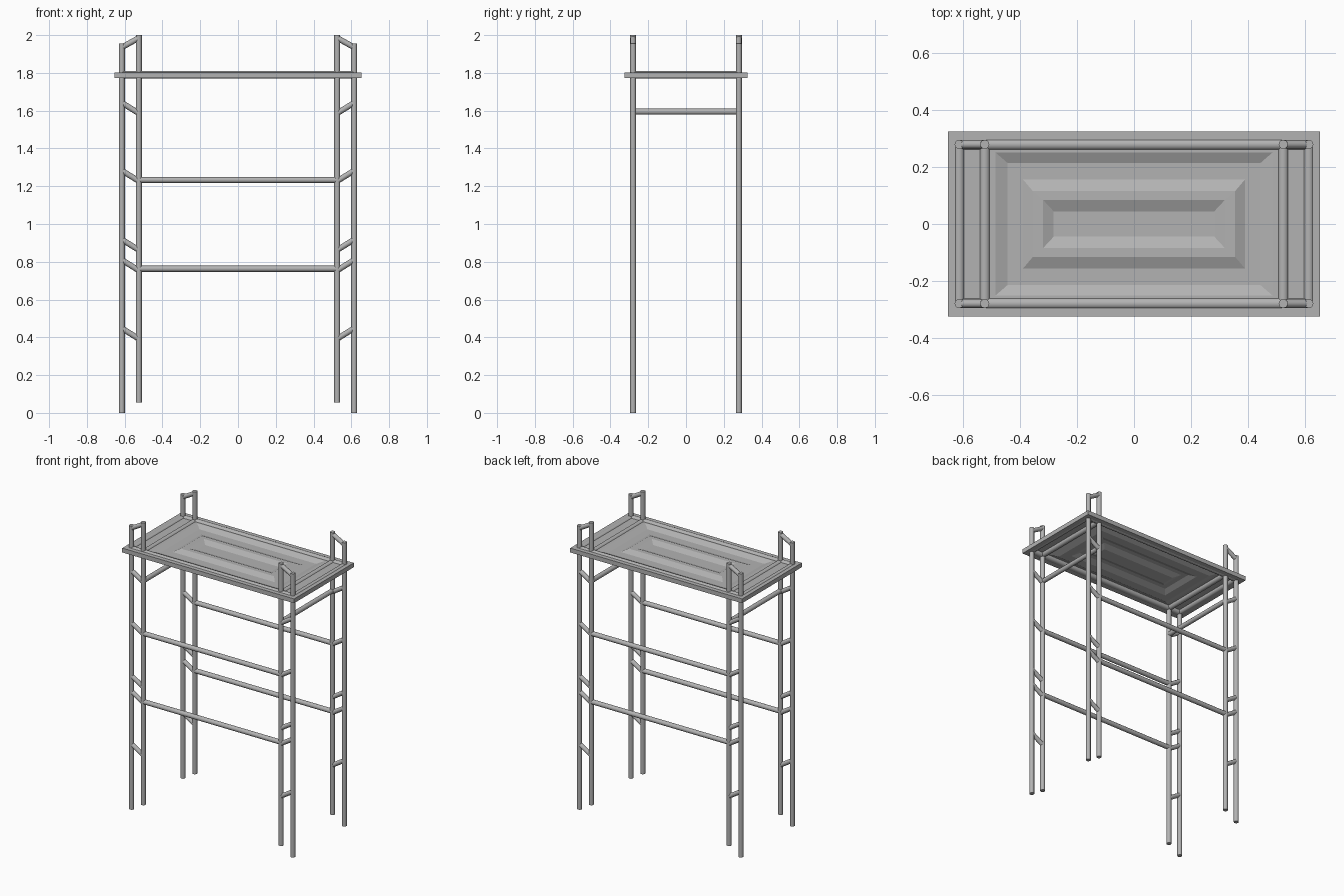
import bpy, bmesh, math
from mathutils import Vector

old = bpy.data.objects.get("Cube")
if old:
    bpy.data.objects.remove(old, do_unlink=True)

GREY = (0.45, 0.45, 0.45, 1)
steel = bpy.data.materials.new("grey steel")
steel.use_nodes = True
steel.diffuse_color = GREY
steel.node_tree.nodes["Principled BSDF"].inputs["Base Color"].default_value = GREY

OUT, INN, SIDE, R = 0.615, 0.525, 0.28, 0.016


def finish(name, bm):
    bmesh.ops.recalc_face_normals(bm, faces=bm.faces)
    mesh = bpy.data.meshes.new(name)
    bm.to_mesh(mesh)
    bm.free()
    ob = bpy.data.objects.new(name, mesh)
    bpy.context.collection.objects.link(ob)
    mesh.materials.append(steel)
    return ob


def tube(name, a, b, r=R):
    a, b = Vector(a), Vector(b)
    bm = bmesh.new()
    bmesh.ops.create_cone(bm, cap_ends=True, segments=12, radius1=r, radius2=r, depth=(b - a).length)
    ob = finish(name, bm)
    ob.location = (a + b) / 2
    ob.rotation_euler = (b - a).to_track_quat("Z", "Y").to_euler()
    bpy.context.view_layer.objects.active = ob
    bpy.ops.object.select_all(action="DESELECT")
    ob.select_set(True)
    bpy.ops.object.shade_smooth_by_angle(angle=math.radians(40))
    return ob


def rings(name, profile, closed=False, cap=False):
    """Bridge concentric rectangles given as (half x, half y, z)."""
    bm = bmesh.new()
    loops = [[bm.verts.new((sx * x, sy * y, z)) for sx, sy in ((-1, -1), (1, -1), (1, 1), (-1, 1))]
             for x, y, z in profile]
    pairs = list(zip(loops, loops[1:]))
    if closed:
        pairs.append((loops[-1], loops[0]))
    for p, q in pairs:
        for i in range(4):
            j = (i + 1) % 4
            bm.faces.new((p[i], p[j], q[j], q[i]))
    if cap:
        bm.faces.new(loops[-1])
    return finish(name, bm)


# Four corner ladders, each a pair of posts with sloping rungs
RUNGS = (1.614, 1.255, 0.89, 0.782, 0.42)
for sx, lr in ((1, "left"), (-1, "right")):
    for sy, fb in ((-1, "front"), (1, "back")):
        tag = f"{fb}_{lr}"
        xo, xi, y = sx * OUT, sx * INN, sy * SIDE
        tube(f"{tag}_outer_post", (xo, y, 0), (xo, y, 1.955))
        tube(f"{tag}_inner_post", (xi, y, 0.055), (xi, y, 2.0))
        tube(f"{tag}_top_handle", (xo, y, 1.935), (xi, y, 1.985), 0.015)
        for n, z in enumerate(RUNGS):
            tube(f"{tag}_rung_{n + 1}", (xo, y, z + 0.028), (xi, y, z - 0.028), 0.015)
    # End bar under the tray
    tube(f"{lr}_end_bar", (sx * INN, -SIDE, 1.595), (sx * INN, SIDE, 1.595))

# Long bars on the front and back
for sy, fb in ((-1, "front"), (1, "back")):
    for z, level in ((1.233, "upper"), (0.763, "lower")):
        tube(f"{fb}_{level}_bar", (-INN, sy * SIDE, z), (INN, sy * SIDE, z))

# Flat tray rim
rings("tray_rim", [(0.655, 0.325, 1.773), (0.655, 0.325, 1.803),
                   (0.615, 0.285, 1.803), (0.615, 0.285, 1.773)], closed=True)

# Rails inside the rim
for s in (-1, 1):
    tube("tray_long_rail", (-OUT, s * SIDE, 1.79), (OUT, s * SIDE, 1.79), 0.021)
    for x in (OUT, INN):
        tube("tray_cross_rail", (s * x, -SIDE, 1.79), (s * x, SIDE, 1.79), 0.019)

# Pressed tray sheet with concentric steps
HI, LO = 1.797, 1.780
sheet = rings("tray_sheet", [(0.62, 0.29, HI), (0.488, 0.252, HI), (0.445, 0.215, LO),
                             (0.39, 0.156, LO), (0.355, 0.115, HI), (0.32, 0.085, HI),
                             (0.283, 0.045, LO)], cap=True)
thick = sheet.modifiers.new("thickness", "SOLIDIFY")
thick.thickness = 0.005
thick.offset = 0
